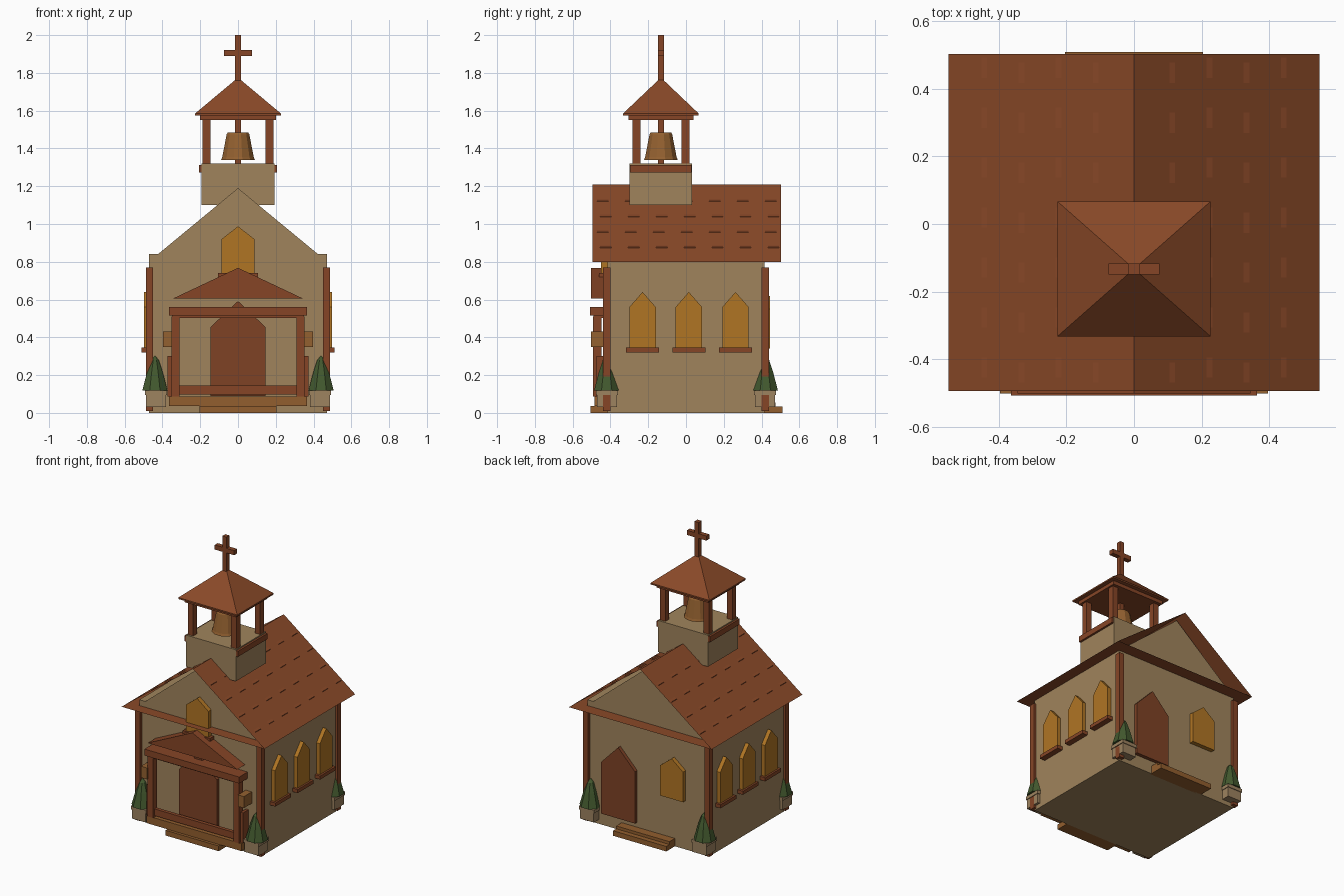
import bpy, bmesh, math
from mathutils import Vector

if "Cube" in bpy.data.objects:
    bpy.data.objects.remove(bpy.data.objects["Cube"])


def material(name, r, g, b):
    lin = lambda c: (c / 255 / 12.92) if c < 10 else ((c / 255 + 0.055) / 1.055) ** 2.4
    m = bpy.data.materials.new(name)
    m.diffuse_color = (lin(r), lin(g), lin(b), 1)
    m.use_nodes = True
    m.node_tree.nodes["Principled BSDF"].inputs["Base Color"].default_value = m.diffuse_color
    return m


WALL = material("tan_plaster", 160, 132, 92)
WOOD = material("dark_wood", 134, 69, 38)
ROOF = material("roof_brown", 138, 73, 40)
DOOR = material("door_brown", 126, 66, 37)
GLASS = material("amber_glass", 176, 117, 36)
BELL = material("bell_bronze", 148, 97, 48)
STEP = material("step_wood", 146, 94, 46)
GREEN = material("shrub_green", 66, 88, 46)
POT = material("planter_stone", 158, 131, 96)


def add(name, verts, faces, mat, fix=True):
    me = bpy.data.meshes.new(name)
    me.from_pydata(verts, [], faces)
    if fix:
        bm = bmesh.new()
        bm.from_mesh(me)
        bmesh.ops.recalc_face_normals(bm, faces=bm.faces)
        bm.to_mesh(me)
        bm.free()
    me.materials.append(mat)
    ob = bpy.data.objects.new(name, me)
    bpy.context.collection.objects.link(ob)
    return ob


def prism(name, pts, a, b, mat, axis='y'):
    """Extrude a profile (u, z) along y or x between a and b."""
    put = (lambda u, z, d: (u, d, z)) if axis == 'y' else (lambda u, z, d: (d, u, z))
    n = len(pts)
    verts = [put(u, z, a) for u, z in pts] + [put(u, z, b) for u, z in pts]
    faces = [list(range(n)), list(range(n, 2 * n))]
    faces += [(i, (i + 1) % n, n + (i + 1) % n, n + i) for i in range(n)]
    return add(name, verts, faces, mat)


def box(name, x0, x1, y0, y1, z0, z1, mat):
    return prism(name, [(x0, z0), (x1, z0), (x1, z1), (x0, z1)], y0, y1, mat)


def pointed(c, w, z0, z1, z2):
    """Pointed-arch outline for doors and windows."""
    return [(c - w, z0), (c + w, z0), (c + w, z1), (c, z2), (c - w, z1)]


def lathe(name, prof, x, y, sides, mat):
    """Closed revolve of an (r, z) profile."""
    verts, faces = [], []
    for r, z in prof:
        for i in range(sides):
            t = 2 * math.pi * (i + 0.5) / sides
            verts.append((x + r * math.cos(t), y + r * math.sin(t), z))
    for k in range(len(prof) - 1):
        for i in range(sides):
            j = (i + 1) % sides
            faces.append((k * sides + i, k * sides + j, (k + 1) * sides + j, (k + 1) * sides + i))
    faces.append(list(range(sides)))
    faces.append(list(range((len(prof) - 1) * sides, len(prof) * sides)))
    return add(name, verts, faces, mat)


HX, HY = 0.47, 0.415          # wall half sizes
EX, EZ, RZ = 0.55, 0.80, 1.21  # eave and ridge
Y0, Y1 = -0.495, 0.503         # roof ends

# Walls and gables
box("walls", -HX, HX, -HY, HY, 0.0, 0.84, WALL)
tri = [(-HX, 0.802), (HX, 0.802), (0, 1.19)]
prism("front_gable", tri, -HY - 0.004, -HY + 0.02, WALL)
prism("back_gable", tri, HY - 0.02, HY + 0.004, WALL)

# Open-ended thin roof with flat soffit
add("main_roof", [(-EX, Y0, EZ), (0, Y0, RZ), (EX, Y0, EZ), (-EX, Y1, EZ), (0, Y1, RZ), (EX, Y1, EZ)],
    [(0, 1, 4, 3), (1, 2, 5, 4), (0, 3, 5, 2)], ROOF)

# Shingle courses barely proud of the slopes
nrm = Vector((RZ - EZ, 0, EX)).normalized()
for s in (-1, 1):
    verts, faces = [], []
    for row in range(4):
        for k in range(7):
            y = -0.44 + k * 0.148 + (row % 2) * 0.015
            for dx, lift in ((0, 0.0), (0.015, 0.003), (0.017, 0.0)):
                x = 0.105 + row * 0.11 + dx
                z = RZ - (RZ - EZ) * x / EX
                for yy in (y - 0.03, y + 0.03):
                    verts.append((s * (x + nrm.x * lift), yy, z + nrm.z * lift))
            b = len(verts) - 6
            faces += [(b, b + 1, b + 3, b + 2), (b + 2, b + 3, b + 5, b + 4)]
            if s < 0:
                faces[-2:] = [f[::-1] for f in faces[-2:]]
    add("shingles_" + ("left" if s < 0 else "right"), verts, faces, ROOF, False)

# Corner posts, planters and shrubs
for sx in (-1, 1):
    for sy in (-1, 1):
        tag = ("left" if sx < 0 else "right") + ("_front" if sy < 0 else "_back")
        x, y = sx * 0.468, sy * 0.42
        box("corner_post_" + tag, x - 0.019, x + 0.019, y - 0.019, y + 0.019, 0.01, 0.77, WOOD)
        x, y = sx * 0.434, sy * 0.418
        box("planter_" + tag, x - 0.053, x + 0.053, y - 0.053, y + 0.053, 0.03, 0.10, POT)
        box("planter_rim_" + tag, x - 0.058, x + 0.058, y - 0.058, y + 0.058, 0.095, 0.118, POT)
        lathe("shrub_" + tag, [(0.072, 0.118), (0.045, 0.215), (0.022, 0.28), (0.003, 0.30)],
              sx * 0.44, sy * 0.42, 8, GREEN)

# Side windows with sills
for s in (-1, 1):
    for i, c in enumerate((-0.23, 0.015, 0.262)):
        tag = ("left_" if s < 0 else "right_") + str(i + 1)
        prism("window_" + tag, pointed(c, 0.07, 0.34, 0.56, 0.64), s * (HX - 0.01), s * 0.497, GLASS, 'x')
        prism("sill_" + tag, [(c - 0.087, 0.32), (c + 0.087, 0.32), (c + 0.087, 0.345), (c - 0.087, 0.345)],
              s * (HX - 0.01), s * 0.51, WOOD, 'x')

# Front gable window
prism("front_window", pointed(0, 0.087, 0.73, 0.92, 0.988), -0.45, -HY + 0.01, GLASS)
box("front_window_sill", -0.105, 0.105, -0.46, -HY, 0.715, 0.74, WOOD)

# Doors, back window and back steps
prism("front_door", pointed(0, 0.145, 0.09, 0.455, 0.592), -0.44, -HY + 0.01, DOOR)
prism("back_door", pointed(0.215, 0.13, 0.09, 0.45, 0.585), HY - 0.01, 0.44, DOOR)
prism("back_window", pointed(-0.2, 0.088, 0.34, 0.55, 0.62), HY - 0.01, 0.445, GLASS)
box("back_step_lower", -0.205, 0.205, HY - 0.01, 0.51, 0.0, 0.035, STEP)
box("back_step_upper", -0.205, 0.205, HY - 0.01, 0.475, 0.035, 0.055, STEP)

# Front porch: steps, posts, rails, beams, pediment, lamps
box("front_step", -0.205, 0.205, -0.505, -HY, 0.0, 0.036, STEP)
box("porch_floor", -0.365, 0.365, -0.485, -HY, 0.036, 0.088, STEP)
box("porch_rail", -0.315, 0.315, -0.475, -0.45, 0.098, 0.145, WOOD)
box("porch_beam", -0.365, 0.365, -0.508, -HY, 0.515, 0.56, WOOD)
box("porch_beam_under", -0.35, 0.35, -0.49, -HY, 0.503, 0.515, WOOD)
prism("porch_pediment", [(-0.345, 0.605), (0.345, 0.605), (0, 0.768)], -0.502, -HY, WOOD)
for s in (-1, 1):
    tag = "left" if s < 0 else "right"
    box("porch_post_" + tag, s * 0.31, s * 0.352, -0.492, -0.448, 0.088, 0.51, WOOD)
    box("side_rail_" + tag, s * 0.352, s * 0.372, -0.475, -HY, 0.088, 0.30, WOOD)
    box("lamp_" + tag, s * 0.35, s * 0.397, -0.502, -HY, 0.35, 0.43, BELL)

# Bell tower
TY = -0.133
box("tower_base", -0.192, 0.192, TY - 0.165, TY + 0.165, 1.10, 1.32, WALL)
box("tower_trim", -0.206, 0.206, TY - 0.163, TY + 0.163, 1.273, 1.312, WOOD)
for sx in (-1, 1):
    for sy in (-1, 1):
        x, y = sx * 0.167, TY + sy * 0.13
        box("tower_post_%s_%s" % ("left" if sx < 0 else "right", "front" if sy < 0 else "back"),
            x - 0.021, x + 0.021, y - 0.021, y + 0.021, 1.32, 1.552, WOOD)
box("tower_plate", -0.2, 0.2, TY - 0.172, TY + 0.172, 1.55, 1.577, WOOD)
P = [(-0.227, TY - 0.2), (0.227, TY - 0.2), (0.227, TY + 0.2), (-0.227, TY + 0.2)]
add("tower_roof", [(x, y, 1.575) for x, y in P] + [(x, y, 1.585) for x, y in P] + [(0, TY, 1.775)],
    [(3, 2, 1, 0)] + [(i, (i + 1) % 4, 4 + (i + 1) % 4, 4 + i) for i in range(4)]
    + [(4 + i, 4 + (i + 1) % 4, 8) for i in range(4)], ROOF)

# Bell on its rod
lathe("bell", [(0.092, 1.34), (0.086, 1.355), (0.062, 1.475), (0.056, 1.485)], 0, TY, 12, BELL)
box("bell_rod", -0.016, 0.016, TY - 0.016, TY + 0.016, 1.32, 1.552, WOOD)

# Cross
box("cross_upright", -0.016, 0.016, TY - 0.016, TY + 0.016, 1.75, 2.0, WOOD)
box("cross_arm", -0.075, 0.075, TY - 0.016, TY + 0.016, 1.89, 1.922, WOOD)
